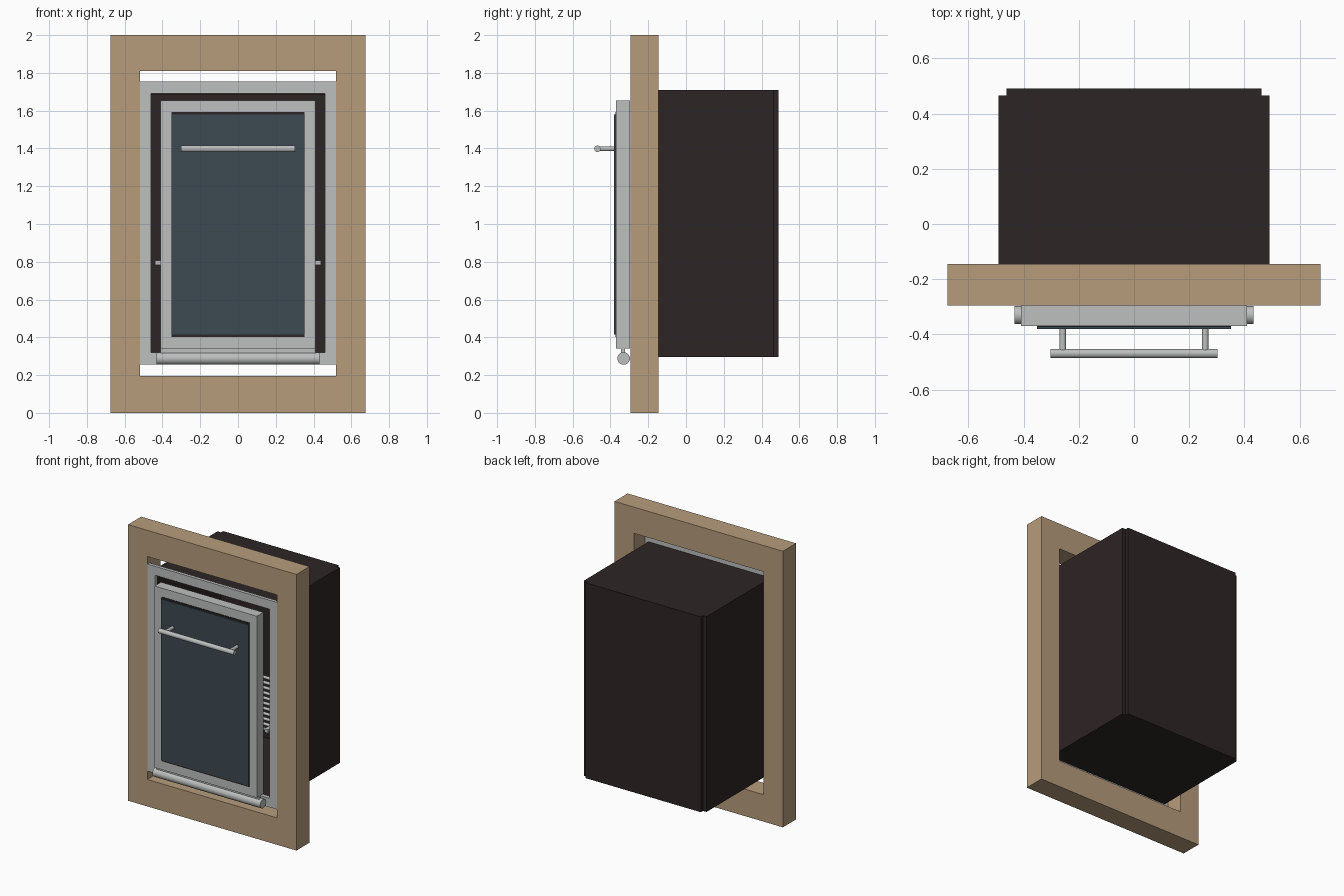
import bpy, math
from mathutils import Vector

cube = bpy.data.objects.get("Cube")
if cube:
    bpy.data.objects.remove(cube, do_unlink=True)


def material(name, rgb):
    m = bpy.data.materials.new(name)
    m.use_nodes = True
    m.diffuse_color = (*rgb, 1)
    m.node_tree.nodes["Principled BSDF"].inputs["Base Color"].default_value = (*rgb, 1)
    return m


WOOD = material("wood", (0.47, 0.335, 0.20))
STEEL = material("steel", (0.51, 0.52, 0.52))
DARK = material("dark_brown_metal", (0.027, 0.018, 0.018))
GLASS = material("blue_grey_glass", (0.047, 0.069, 0.084))


def finish(obj, name, mat):
    obj.name = name
    obj.data.materials.append(mat)
    return obj


def box(name, mat, x, y, z):
    """Box from its extents along each axis."""
    bpy.ops.mesh.primitive_cube_add(size=1, location=[sum(r) / 2 for r in (x, y, z)])
    o = bpy.context.object
    o.scale = [r[1] - r[0] for r in (x, y, z)]
    bpy.ops.object.transform_apply(location=False, rotation=False, scale=True)
    return finish(o, name, mat)


def rod(name, mat, a, b, radius, sides=24):
    """Smooth cylinder between two points."""
    a, b = Vector(a), Vector(b)
    bpy.ops.mesh.primitive_cylinder_add(vertices=sides, radius=radius,
                                        depth=(b - a).length, location=(a + b) / 2)
    o = bpy.context.object
    o.rotation_euler = (b - a).to_track_quat('Z', 'Y').to_euler()
    bpy.ops.object.shade_smooth_by_angle(angle=math.radians(40))
    return finish(o, name, mat)


def frame(name, mat, outer, inner, y):
    """Rectangular ring: outer and inner are (half width, bottom, top)."""
    verts = []
    for depth in y:
        for w, lo, hi in (outer, inner):
            verts += [(-w, depth, lo), (w, depth, lo), (w, depth, hi), (-w, depth, hi)]
    faces = []
    for i in range(4):
        j = (i + 1) % 4
        faces += [(i, j, 4 + j, 4 + i), (8 + j, 8 + i, 12 + i, 12 + j),
                  (j, i, 8 + i, 8 + j), (4 + i, 4 + j, 12 + j, 12 + i)]
    mesh = bpy.data.meshes.new(name)
    mesh.from_pydata(verts, [], faces)
    o = bpy.data.objects.new(name, mesh)
    bpy.context.collection.objects.link(o)
    return finish(o, name, mat)


# Wall panel and steel trim
frame("wall_panel", WOOD, (0.675, 0, 2), (0.52, 0.195, 1.81), (-0.295, -0.145))
frame("steel_trim", STEEL, (0.519, 0.255, 1.755), (0.46, 0.32, 1.69), (-0.294, -0.27))

# Hollow cabinet
Y0 = -0.27
box("cabinet_top", DARK, (-0.49, 0.49), (Y0, 0.465), (1.685, 1.71))
box("cabinet_bottom", DARK, (-0.49, 0.49), (Y0, 0.465), (0.295, 0.32))
box("cabinet_back", DARK, (-0.462, 0.462), (0.465, 0.49), (0.295, 1.71))
for side, s in (("left", 1), ("right", -1)):
    box(side + "_cabinet_side", DARK, sorted((s * 0.462, s * 0.49)),
        (Y0, 0.465), (0.32, 1.685))

# Wire rack
for side, s in (("left", 1), ("right", -1)):
    box(side + "_rack_rail", STEEL, sorted((s * 0.41, s * 0.44)), (-0.285, 0.42), (0.782, 0.808))
for i in range(11):
    y = -0.265 + i * 0.066
    rod(f"rack_wire_{i + 1}", STEEL, (-0.42, y, 0.795), (0.42, y, 0.795), 0.011, 12)

# Door with glass pane
box("door", STEEL, (-0.41, 0.41), (-0.37, -0.296), (0.34, 1.655))
box("glass_gasket", DARK, (-0.352, 0.352), (-0.374, -0.37), (0.403, 1.592))
box("door_glass", GLASS, (-0.352, 0.352), (-0.381, -0.374), (0.415, 1.58))

# Hinge tube below the door
box("hinge_neck", STEEL, (-0.41, 0.41), (-0.345, -0.322), (0.31, 0.34))
rod("hinge_tube", STEEL, (-0.432, -0.33, 0.288), (0.432, -0.33, 0.288), 0.033, 32)

# Handle
rod("handle_bar", STEEL, (-0.303, -0.469, 1.398), (0.303, -0.469, 1.398), 0.017)
for side, s in (("left", 1), ("right", -1)):
    rod(side + "_handle_post", STEEL, (s * 0.258, -0.465, 1.398), (s * 0.258, -0.378, 1.398), 0.012)
